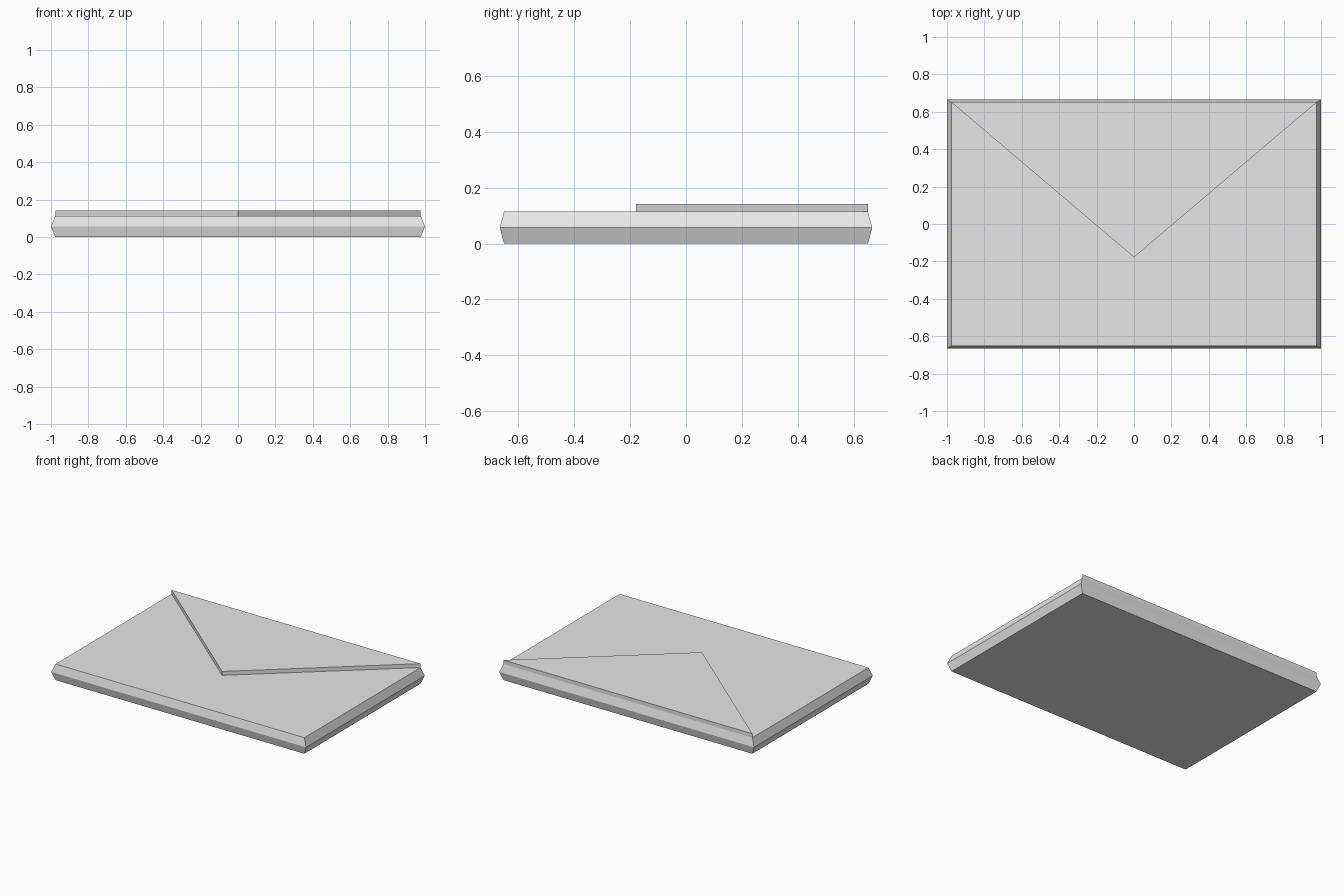
import bpy
import bmesh

default = bpy.data.objects.get("Cube")
if default:
    bpy.data.objects.remove(default, do_unlink=True)

# Single paper colour
paper = bpy.data.materials.new("paper_grey")
paper.use_nodes = True
GREY = (0.8, 0.8, 0.8, 1)
paper.diffuse_color = GREY
paper.node_tree.nodes["Principled BSDF"].inputs["Base Color"].default_value = GREY


def rectangle(x, y):
    return [(-x, -y), (x, -y), (x, y), (-x, y)]


def loft(name, rings):
    """Closed solid through stacked (outline, height) rings, with flat ends."""
    bm = bmesh.new()
    loops = [[bm.verts.new((x, y, z)) for x, y in outline] for outline, z in rings]
    for low, high in zip(loops, loops[1:]):
        n = len(low)
        for i in range(n):
            j = (i + 1) % n
            bm.faces.new((low[i], low[j], high[j], high[i]))
    bm.faces.new(loops[0][::-1])
    bm.faces.new(loops[-1])
    bmesh.ops.recalc_face_normals(bm, faces=bm.faces)
    mesh = bpy.data.meshes.new(name)
    bm.to_mesh(mesh)
    bm.free()
    mesh.materials.append(paper)
    obj = bpy.data.objects.new(name, mesh)
    bpy.context.collection.objects.link(obj)
    return obj


# Envelope body: a slab whose edges bulge to a crease at mid height
inner = rectangle(0.977, 0.651)
outer = rectangle(1.0, 0.666)
loft("envelope_body", [(inner, 0), (outer, 0.057), (inner, 0.114)])

# Triangular closing flap lying on top
flap = [(0, -0.178), (0.977, 0.651), (-0.977, 0.651)]
loft("envelope_flap", [(flap, 0.114), (flap, 0.142)])
